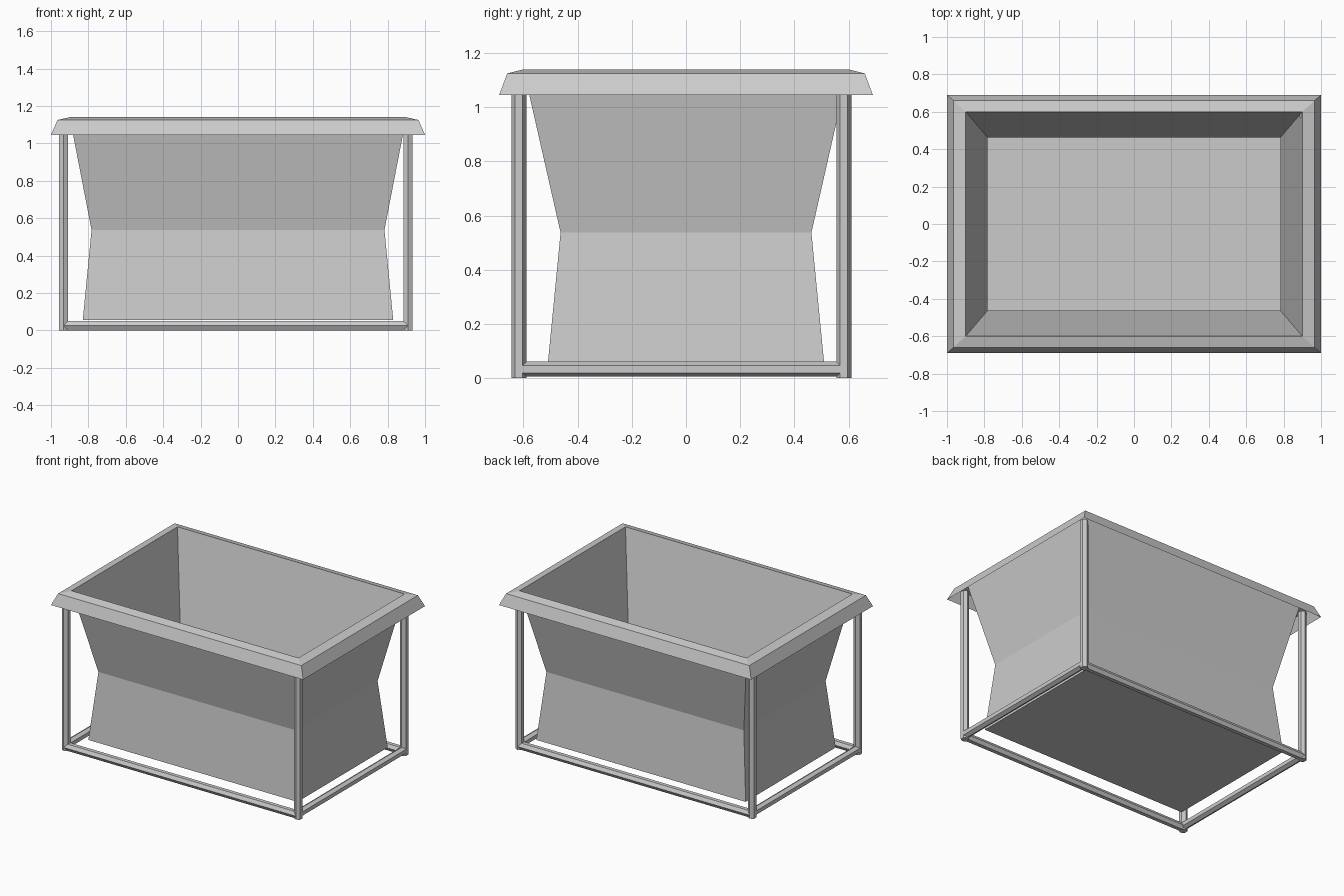
import bpy, bmesh
from mathutils import Vector

cube = bpy.data.objects.get("Cube")
if cube:
    bpy.data.objects.remove(cube, do_unlink=True)

# One plain grey for everything
GREY = (0.6, 0.6, 0.6, 1)
grey = bpy.data.materials.new("plain_grey")
grey.use_nodes = True
grey.diffuse_color = GREY
grey.node_tree.nodes["Principled BSDF"].inputs["Base Color"].default_value = GREY


def finish(name, bm):
    mesh = bpy.data.meshes.new(name)
    bm.to_mesh(mesh)
    bm.free()
    mesh.materials.append(grey)
    obj = bpy.data.objects.new(name, mesh)
    bpy.context.collection.objects.link(obj)
    return obj


def rect_loft(name, rings, floor=False):
    """Join rectangles given as (half x, half y, z); optionally close the first."""
    bm = bmesh.new()
    corners = ((-1, -1), (1, -1), (1, 1), (-1, 1))
    loops = [[bm.verts.new((sx * hx, sy * hy, z)) for sx, sy in corners]
             for hx, hy, z in rings]
    for a, b in zip(loops, loops[1:]):
        for i in range(4):
            j = (i + 1) % 4
            bm.faces.new((a[i], a[j], b[j], b[i]))
    if floor:
        bm.faces.new(loops[0][::-1])
    return finish(name, bm)


def hex_bar(name, start, end, point, radius=0.0278):
    """Six-sided bar between two points, with one ridge facing 'point'."""
    start, end, u = Vector(start), Vector(end), Vector(point)
    v = (end - start).normalized().cross(u)
    half = 0.75 ** 0.5
    shape = ((1, 0), (0.5, half), (-0.5, half), (-1, 0), (-0.5, -half), (0.5, -half))
    bm = bmesh.new()
    ends = [[bm.verts.new(p + (u * a + v * b) * radius) for a, b in shape]
            for p in (start, end)]
    for i in range(6):
        j = (i + 1) % 6
        bm.faces.new((ends[0][i], ends[0][j], ends[1][j], ends[1][i]))
    bm.faces.new(ends[0][::-1])
    bm.faces.new(ends[1])
    return finish(name, bm)


# Waisted open tub, thin walled
rect_loft("tub", [(0.83, 0.51, 0.055), (0.783, 0.463, 0.537), (0.9, 0.6, 1.14)], floor=True)

# Folded rim, hollow beneath
rect_loft("rim", [(1.0, 0.69, 1.045), (0.965, 0.66, 1.125), (0.9, 0.6, 1.14)])

# Frame: legs, long rails and side rails
XS = {"right": -0.932, "left": 0.91}
YS = {"front": -0.617, "back": 0.583}
for side, x in XS.items():
    for end, y in YS.items():
        hex_bar(f"{end}_{side}_leg", (x, y, 0), (x, y, 1.1), (0, 1, 0))
    hex_bar(f"{side}_rail", (x, YS["front"], 0.033), (x, YS["back"], 0.033), (0, 0, 1))
for end, y in YS.items():
    hex_bar(f"{end}_rail", (XS["right"], y, 0.025), (XS["left"], y, 0.025), (0, 1, 0))
